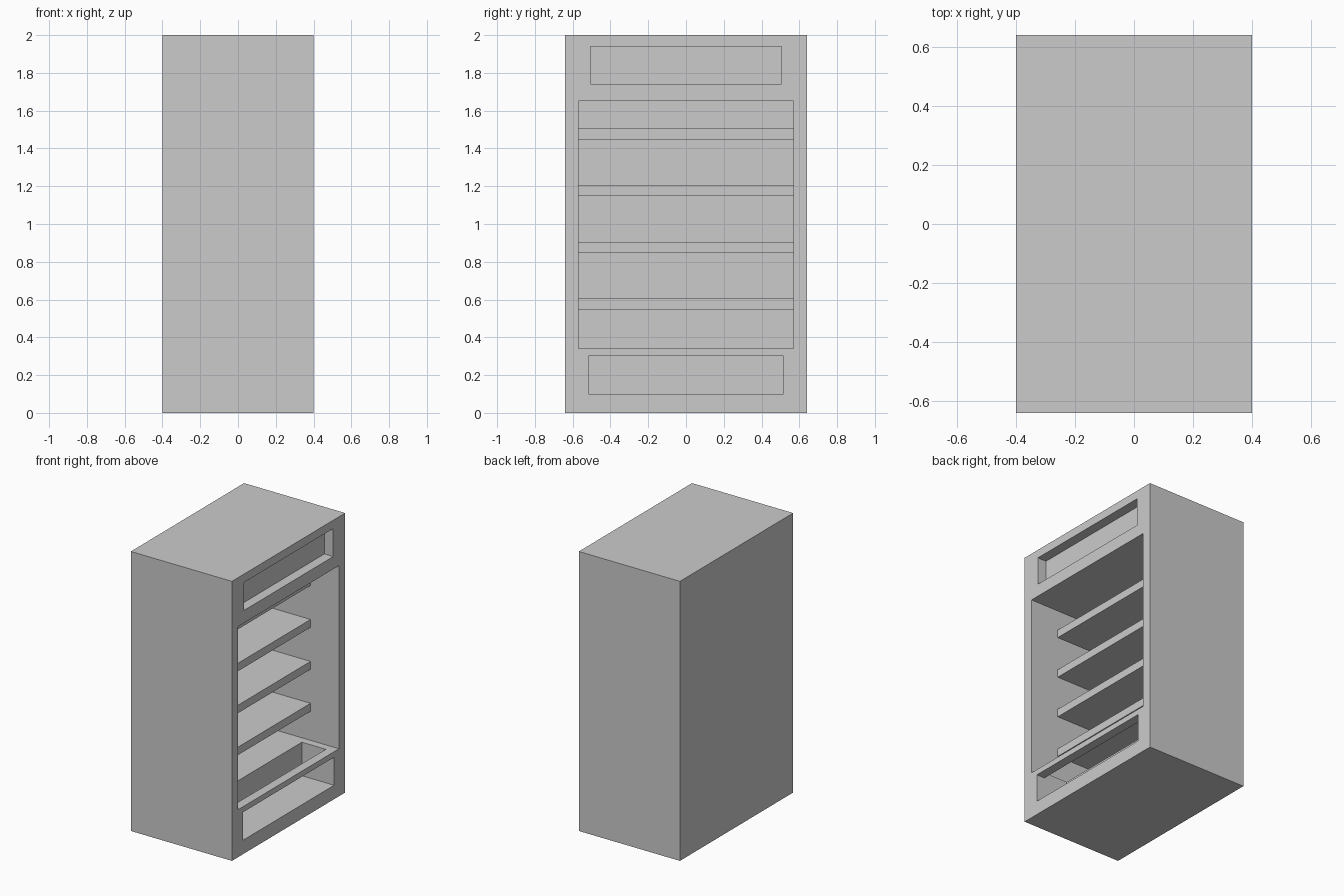
import bpy
import bmesh

cube = bpy.data.objects.get("Cube")
if cube:
    bpy.data.objects.remove(cube, do_unlink=True)

grey = bpy.data.materials.new("plain_grey")
grey.use_nodes = True
colour = (0.6, 0.6, 0.6, 1)
grey.diffuse_color = colour
grey.node_tree.nodes["Principled BSDF"].inputs["Base Color"].default_value = colour


def box(name, x, y, z):
    """Box from (low, high) ranges on each axis."""
    bm = bmesh.new()
    bmesh.ops.create_cube(bm, size=1)
    for v in bm.verts:
        v.co = [r[0] if c < 0 else r[1] for c, r in zip(v.co, (x, y, z))]
    mesh = bpy.data.meshes.new(name)
    bm.to_mesh(mesh)
    bm.free()
    mesh.materials.append(grey)
    obj = bpy.data.objects.new(name, mesh)
    bpy.context.collection.objects.link(obj)
    return obj


def carve(target, x, y, z):
    """Cut a box out of the target and discard the cutter."""
    cutter = box("cutter", x, y, z)
    cutter.hide_render = True
    mod = target.modifiers.new("carve", "BOOLEAN")
    mod.operation = "DIFFERENCE"
    mod.solver = "EXACT"
    mod.object = cutter
    bpy.context.view_layer.objects.active = target
    bpy.ops.object.modifier_apply(modifier=mod.name)
    bpy.data.objects.remove(cutter, do_unlink=True)


# Cabinet body, open towards +x
FRONT, OUT = 0.4, 0.5
BACK, SIDE, BIN = -0.33, 0.57, 0.515
body = box("cabinet_body", (-FRONT, FRONT), (-0.64, 0.64), (0, 2))

# Sign recess, shelf space, collecting bin and the slot down into the bin
carve(body, (0.33, OUT), (-0.505, 0.505), (1.74, 1.94))
carve(body, (BACK, OUT), (-SIDE, SIDE), (0.34, 1.65))
carve(body, (0.145, OUT), (-BIN, BIN), (0.1, 0.3))
carve(body, (0.145, 0.335), (-BIN, BIN), (0.2, 0.4))

# Shelves
for i in range(4):
    top = 0.605 + 0.3 * i
    box(f"shelf_{i + 1}", (BACK, 0.175), (-SIDE, SIDE), (top - 0.057, top))
